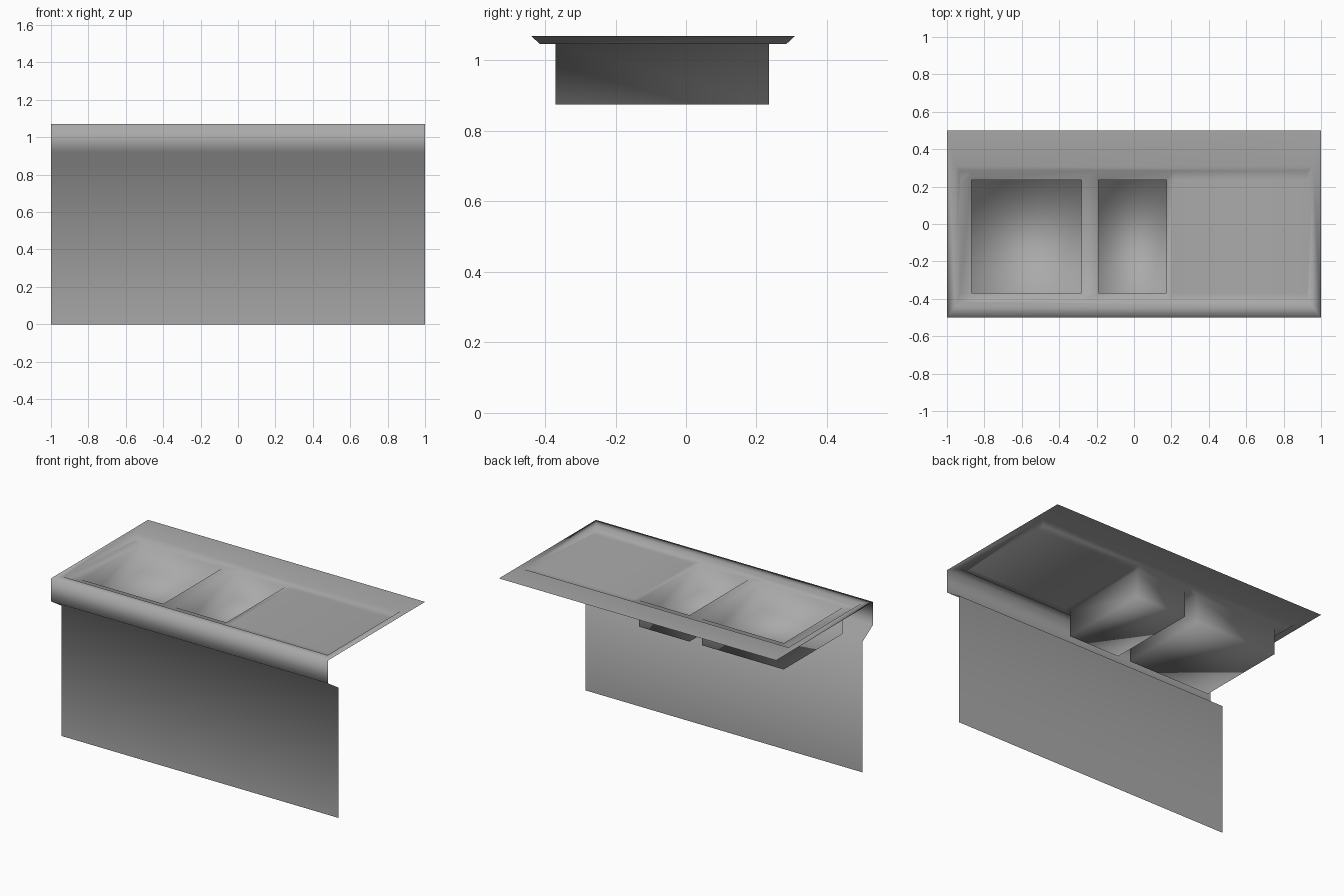
import bpy
import bmesh

cube = bpy.data.objects.get("Cube")
if cube:
    bpy.data.objects.remove(cube, do_unlink=True)

TOP, FLOOR, BASIN = 1.07, 1.047, 0.875

steel = bpy.data.materials.new("brushed grey")
steel.use_nodes = True
grey = (0.4, 0.4, 0.4, 1)
steel.diffuse_color = grey
steel.node_tree.nodes["Principled BSDF"].inputs["Base Color"].default_value = grey

bm = bmesh.new()
cache = {}


def vert(x, y, z):
    """Shared vertex, so neighbouring parts join and shade together."""
    key = (round(x, 4), round(y, 4), round(z, 4))
    if key not in cache:
        cache[key] = bm.verts.new(key)
    return cache[key]


def face(points):
    bm.faces.new([vert(*p) for p in points])


def rect(x0, x1, y0, y1, z):
    return [(x0, y0, z), (x1, y0, z), (x1, y1, z), (x0, y1, z)]


def walls(upper, lower):
    for i in range(4):
        j = (i + 1) % 4
        face([upper[i], upper[j], lower[j], lower[i]])


# Flat rim around the recess, mitred at the corners
outer = rect(-1, 1, -0.5, 0.5, TOP)
lip = rect(-0.955, 0.955, -0.44, 0.31, TOP)
walls(outer, lip)

# Recessed drainer floor with two rectangular basins
xs = [-0.93, -0.87, -0.28, -0.19, 0.175, 0.21, 0.93]
ys = [-0.415, -0.37, 0.235, 0.285]
for i in range(len(xs) - 1):
    for j in range(len(ys) - 1):
        cell = (xs[i], xs[i + 1], ys[j], ys[j + 1])
        if j == 1 and i in (1, 3):
            walls(rect(*cell, FLOOR), rect(*cell, BASIN))
            face(rect(*cell, BASIN))
        else:
            face(rect(*cell, FLOOR))

# Sloped sides between the rim and the recessed floor
sides = [
    [(x, ys[0], FLOOR) for x in xs],
    [(xs[-1], y, FLOOR) for y in ys],
    [(x, ys[-1], FLOOR) for x in reversed(xs)],
    [(xs[0], y, FLOOR) for y in reversed(ys)],
]
for i, side in enumerate(sides):
    face([lip[i], lip[(i + 1) % 4]] + side[::-1])

# Front apron, sloped return and lower panel
profile = [(-0.5, TOP), (-0.5, 0.92), (-0.39, 0.85), (-0.39, 0)]
for (y0, z0), (y1, z1) in zip(profile, profile[1:]):
    face([(-1, y1, z1), (1, y1, z1), (1, y0, z0), (-1, y0, z0)])

mesh = bpy.data.meshes.new("sink_counter")
bm.to_mesh(mesh)
bm.free()
mesh.materials.append(steel)
mesh.shade_smooth()
counter = bpy.data.objects.new("sink_counter", mesh)
bpy.context.collection.objects.link(counter)
